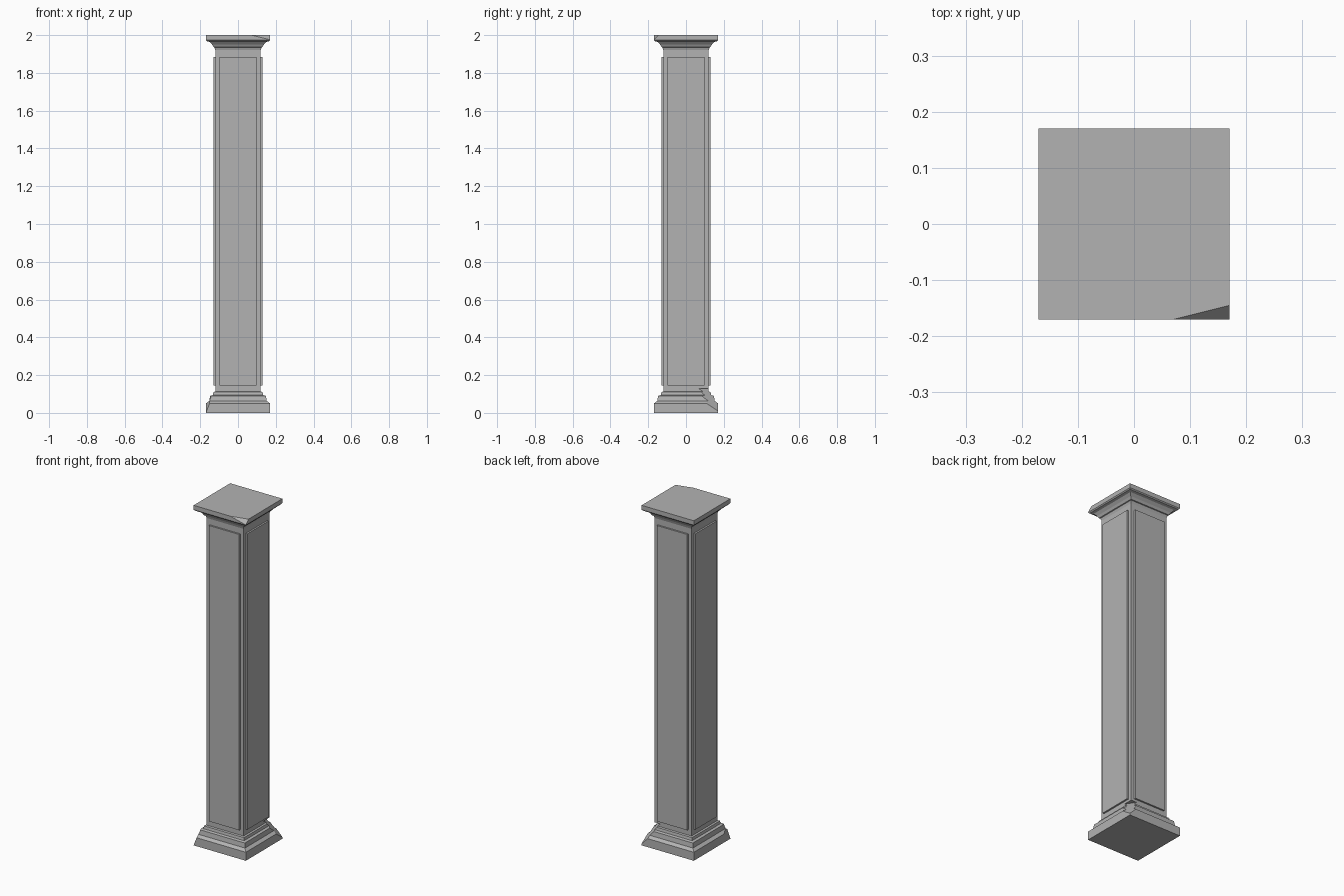
import bpy, bmesh
from mathutils import Vector

cube = bpy.data.objects.get("Cube")
if cube:
    bpy.data.objects.remove(cube, do_unlink=True)

stone = bpy.data.materials.new("grey_stone")
stone.use_nodes = True
grey = (0.45, 0.45, 0.45, 1)
stone.diffuse_color = grey
stone.node_tree.nodes["Principled BSDF"].inputs["Base Color"].default_value = grey


def square_stack(name, profile, chips=()):
    """Square moulding from (half width, height) pairs, with chipped corners."""
    bm = bmesh.new()
    rings = [[bm.verts.new((sx * h, sy * h, z))
              for sx, sy in ((-1, -1), (1, -1), (1, 1), (-1, 1))]
             for h, z in profile]
    for low, high in zip(rings, rings[1:]):
        for i in range(4):
            j = (i + 1) % 4
            bm.faces.new((low[i], low[j], high[j], high[i]))
    bm.faces.new(rings[0][::-1])
    bm.faces.new(rings[-1])
    middle = Vector((0, 0, (profile[0][1] + profile[-1][1]) / 2))
    for points in chips:
        a, b, c = map(Vector, points)
        normal = (b - a).cross(c - a).normalized()
        if normal.dot(middle - a) > 0:
            normal.negate()
        cut = bmesh.ops.bisect_plane(
            bm, geom=bm.verts[:] + bm.edges[:] + bm.faces[:],
            plane_co=a, plane_no=normal, clear_outer=True)
        edges = [e for e in cut["geom_cut"] if isinstance(e, bmesh.types.BMEdge)]
        bmesh.ops.holes_fill(bm, edges=edges)
    bmesh.ops.recalc_face_normals(bm, faces=bm.faces)
    mesh = bpy.data.meshes.new(name)
    bm.to_mesh(mesh)
    bm.free()
    mesh.materials.append(stone)
    obj = bpy.data.objects.new(name, mesh)
    bpy.context.collection.objects.link(obj)


def box(name, centre, size):
    bpy.ops.mesh.primitive_cube_add(size=1, location=centre)
    obj = bpy.context.object
    obj.name = name
    obj.scale = size
    obj.data.materials.append(stone)


# Stepped base with two broken corners
square_stack("base",
             [(.17, 0), (.17, .05), (.152, .063), (.148, .09),
              (.133, .094), (.13, .11), (.12, .113), (.12, .13)],
             [((.17, .11, .05), (.17, .17, .01), (.13, .17, .05)),
              ((-.17, -.17, 0), (-.15, -.17, .05), (-.17, -.11, .05))])

# Plain square shaft
square_stack("shaft", [(.12, .13), (.12, 1.92)])

# Flared capital with one broken corner
square_stack("capital",
             [(.12, 1.92), (.125, 1.935), (.13, 1.937), (.137, 1.95),
              (.15, 1.964), (.165, 1.968), (.17, 1.974), (.17, 2)],
             [((.07, -.17, 2), (.17, -.145, 2), (.17, -.17, 1.975))])

# Raised panels on all four sides
for side, (dx, dy) in {"front": (0, -1), "back": (0, 1),
                       "left": (1, 0), "right": (-1, 0)}.items():
    size = (.02 if dx else .198, .02 if dy else .198, 1.74)
    box(side + "_panel", (dx * .12, dy * .12, 1.015), size)
